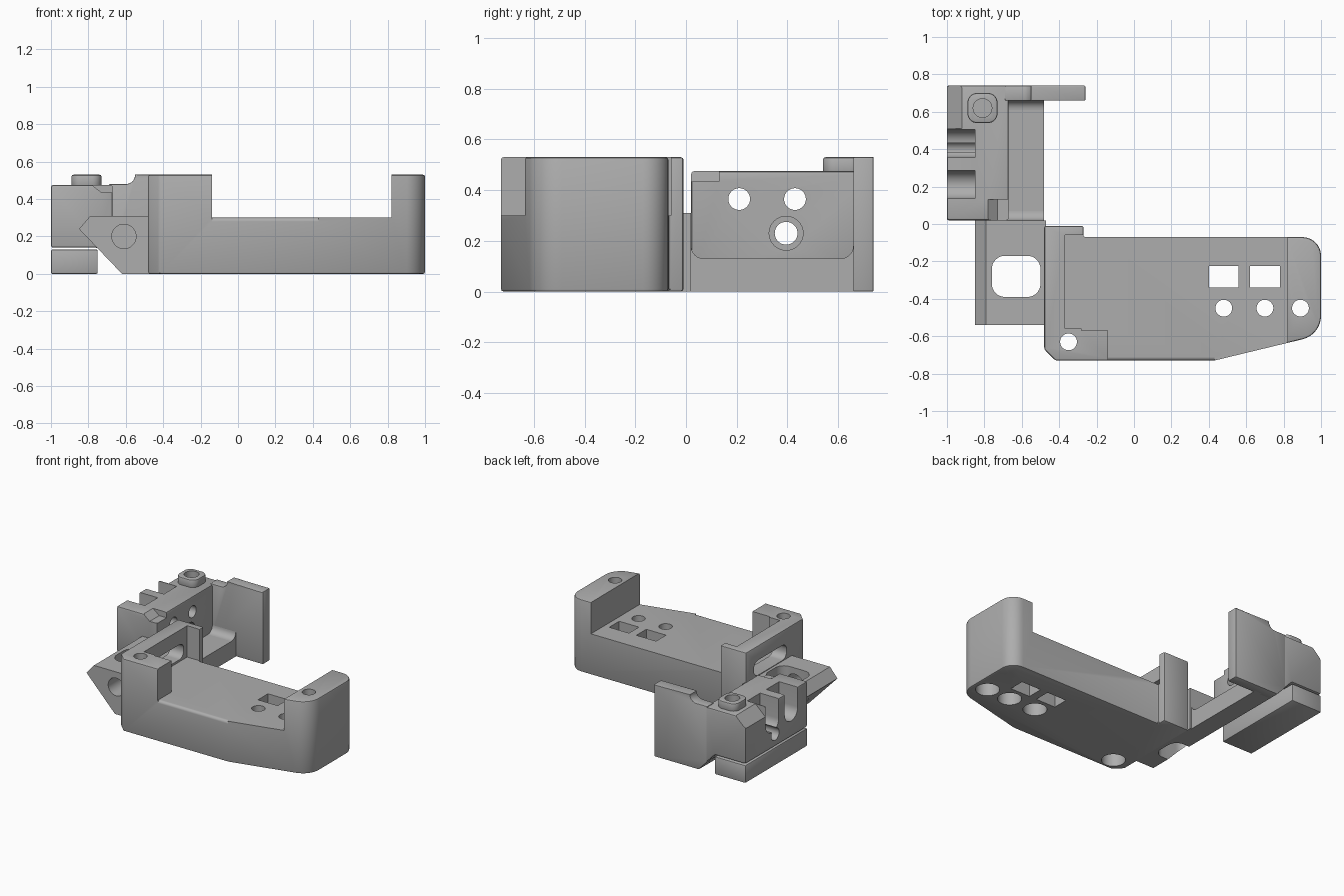
import bpy, bmesh, math
from mathutils import Vector

cube = bpy.data.objects.get("Cube")
if cube:
    bpy.data.objects.remove(cube, do_unlink=True)

grey = bpy.data.materials.new("plain grey")
grey.use_nodes = True
tone = (0.42, 0.42, 0.42, 1)
grey.diffuse_color = tone
shader = grey.node_tree.nodes["Principled BSDF"]
shader.inputs["Base Color"].default_value = tone
shader.inputs["Roughness"].default_value = 0.6


def prism(name, pts, lo, hi, axis="z"):
    """Extrude a 2D profile along an axis from lo to hi."""
    place = {"x": lambda a, b, h: (h, a, b),
             "y": lambda a, b, h: (a, h, b),
             "z": lambda a, b, h: (a, b, h)}[axis]
    bm = bmesh.new()
    face = bm.faces.new([bm.verts.new(place(a, b, lo)) for a, b in pts])
    out = bmesh.ops.extrude_face_region(bm, geom=[face])
    top = [v for v in out["geom"] if isinstance(v, bmesh.types.BMVert)]
    bmesh.ops.translate(bm, verts=top, vec=Vector(place(0, 0, hi - lo)))
    bmesh.ops.recalc_face_normals(bm, faces=bm.faces[:])
    mesh = bpy.data.meshes.new(name)
    bm.to_mesh(mesh)
    bm.free()
    mesh.materials.append(grey)
    obj = bpy.data.objects.new(name, mesh)
    bpy.context.collection.objects.link(obj)
    return obj


def arc(cx, cy, r, start, end, n=8):
    angles = [math.radians(start + (end - start) * i / n) for i in range(n + 1)]
    return [(cx + r * math.cos(t), cy + r * math.sin(t)) for t in angles]


def circle(cx, cy, r):
    return arc(cx, cy, r, 0, 360, 32)[:-1]


def rounded(x0, x1, y0, y1, r):
    return (arc(x1 - r, y1 - r, r, 0, 90) + arc(x0 + r, y1 - r, r, 90, 180)
            + arc(x0 + r, y0 + r, r, 180, 270) + arc(x1 - r, y0 + r, r, 270, 360))


def rect(x0, x1, y0, y1):
    return [(x0, y0), (x1, y0), (x1, y1), (x0, y1)]


def bake(obj):
    graph = bpy.context.evaluated_depsgraph_get()
    mesh = bpy.data.meshes.new_from_object(obj.evaluated_get(graph))
    obj.modifiers.clear()
    obj.data = mesh


def bevel(obj, width, segments=2):
    mod = obj.modifiers.new("edges", "BEVEL")
    mod.width, mod.segments, mod.limit_method = width, segments, "ANGLE"
    mod.angle_limit = math.radians(40)
    bake(obj)


def cut(obj, pts, lo, hi, axis="z"):
    tool = prism("cutter", pts, lo, hi, axis)
    tool.hide_render = True
    mod = obj.modifiers.new("cut", "BOOLEAN")
    mod.operation, mod.object, mod.solver = "DIFFERENCE", tool, "EXACT"
    bake(obj)
    bpy.data.objects.remove(tool, do_unlink=True)


# Main body: one outline, with the deck cut down between the posts
outline = ([(-0.48, -0.01), (-0.48, -0.67), (-0.42, -0.73), (0.43, -0.73)]
           + arc(0.87, -0.49, 0.13, -75, 0) + arc(0.9, -0.17, 0.1, 0, 90)
           + [(-0.27, -0.07), (-0.27, -0.01)])
body = prism("main_body", outline, 0, 0.53)
bevel(body, 0.01)
cut(body, rect(-0.14, 0.82, -1, 0.2), 0.3, 0.7)
cut(body, rect(-0.37, -0.13, -0.56, -0.06), 0.3, 0.7)
cut(body, rect(-0.28, -0.13, -0.57, -0.53), 0.3, 0.7)
# Rounded upper front edge of the deck
for z0, y0 in [(0.28, -0.73)]:
    edge = [(y0 - 0.01, z0)] + arc(y0 + 0.02, z0, 0.02, 180, 90) + [(y0 + 0.02, 0.33), (y0 - 0.01, 0.33)]
    cut(body, edge, -0.138, 0.43, "x")
# Screw holes with counterbores, square pockets
for x, y in [(0.48, -0.45), (0.70, -0.45), (0.89, -0.45), (-0.35, -0.63)]:
    cut(body, circle(x, y, 0.045), -0.1, 0.7)
    cut(body, circle(x, y, 0.08), -0.1, 0.1)
for x in (0.4, 0.62):
    cut(body, rect(x, x + 0.16, -0.34, -0.225), -0.1, 0.4)
# Slot in the side wall
cut(body, rounded(-0.48, -0.1, 0.315, 0.425, 0.05), -0.6, -0.3, "x")

# Side wedge with a square window and a cross bore
wedge = prism("side_wedge", [(-0.47, 0), (-0.62, 0), (-0.85, 0.24), (-0.79, 0.31), (-0.47, 0.31)],
              -0.54, 0.02, "y")
cut(wedge, rounded(-0.76, -0.5, -0.39, -0.17, 0.07), -0.1, 0.5)
cut(wedge, circle(-0.61, 0.2, 0.065), -0.6, -0.3, "y")

# Floor linking the wedge to the rear plate
prism("rear_floor", [(-0.48, 0), (-0.48, 0.13), (-0.69, 0.13), (-0.69, 0.075), (-0.62, 0)],
      0.0, 0.68, "y")
for y, side in [(0.02, 1), (0.66, -1)]:
    start, end = (180, 270) if side > 0 else (0, -90)
    prism("floor_fillet", arc(y + side * 0.05, 0.18, 0.05, start, end) + [(y, 0.12)],
          -0.69, -0.48, "x")

# Rear plate with a raised end
plate = prism("rear_plate", [(-0.62, 0), (-0.26, 0), (-0.26, 0.53), (-0.55, 0.53)]
              + arc(-0.6, 0.53, 0.05, 0, -90)
              + [(-0.69, 0.48), (-0.69, 0.075)], 0.66, 0.74, "y")
bevel(plate, 0.012)

# Rear clamp block
block = prism("clamp_block", [(-0.67, 0.475), (-1, 0.475), (-1, 0.14), (-0.75, 0.14), (-0.67, 0.055)],
              0.02, 0.74, "y")
bevel(block, 0.012)
# Sloped shoulder beside the boss, lowered front ledge
cut(block, [(-1.05, 0.36), (-1.05, 0.5), (-0.92, 0.5), (-0.92, 0.475), (-1, 0.4)], 0.51, 0.8, "y")
cut(block, [(-0.8, 0.49), (-0.73, 0.435), (-0.6, 0.435), (-0.6, 0.49)], 0, 0.13, "y")
# Open cable slots with through holes, plus the larger bore
for y in (0.21, 0.43):
    slot = arc(y, 0.33, 0.075, 180, 360, 16) + [(y + 0.075, 0.6), (y - 0.075, 0.6)]
    cut(block, slot, -1.1, -0.85, "x")
    cut(block, circle(y, 0.365, 0.043), -0.9, -0.6, "x")
cut(block, circle(0.395, 0.23, 0.045), -1.1, -0.6, "x")
cut(block, circle(0.395, 0.23, 0.067), -0.75, -0.6, "x")

# Boss with a screw socket
boss = prism("boss", rounded(-0.89, -0.73, 0.54, 0.7, 0.05), 0.46, 0.53)
bevel(boss, 0.01)
cut(boss, circle(-0.81, 0.62, 0.05), 0.48, 0.6)

# Separate lower jaw
jaw = prism("lower_jaw", rect(-1, -0.75, 0, 0.13), 0.02, 0.74, "y")
bevel(jaw, 0.008)

# Smooth the curved surfaces, keep edges crisp
bpy.ops.object.select_all(action="DESELECT")
for obj in bpy.context.collection.objects:
    if obj.type == "MESH" and grey.name in obj.data.materials:
        obj.select_set(True)
        bpy.context.view_layer.objects.active = obj
bpy.ops.object.shade_smooth_by_angle(angle=math.radians(30))
